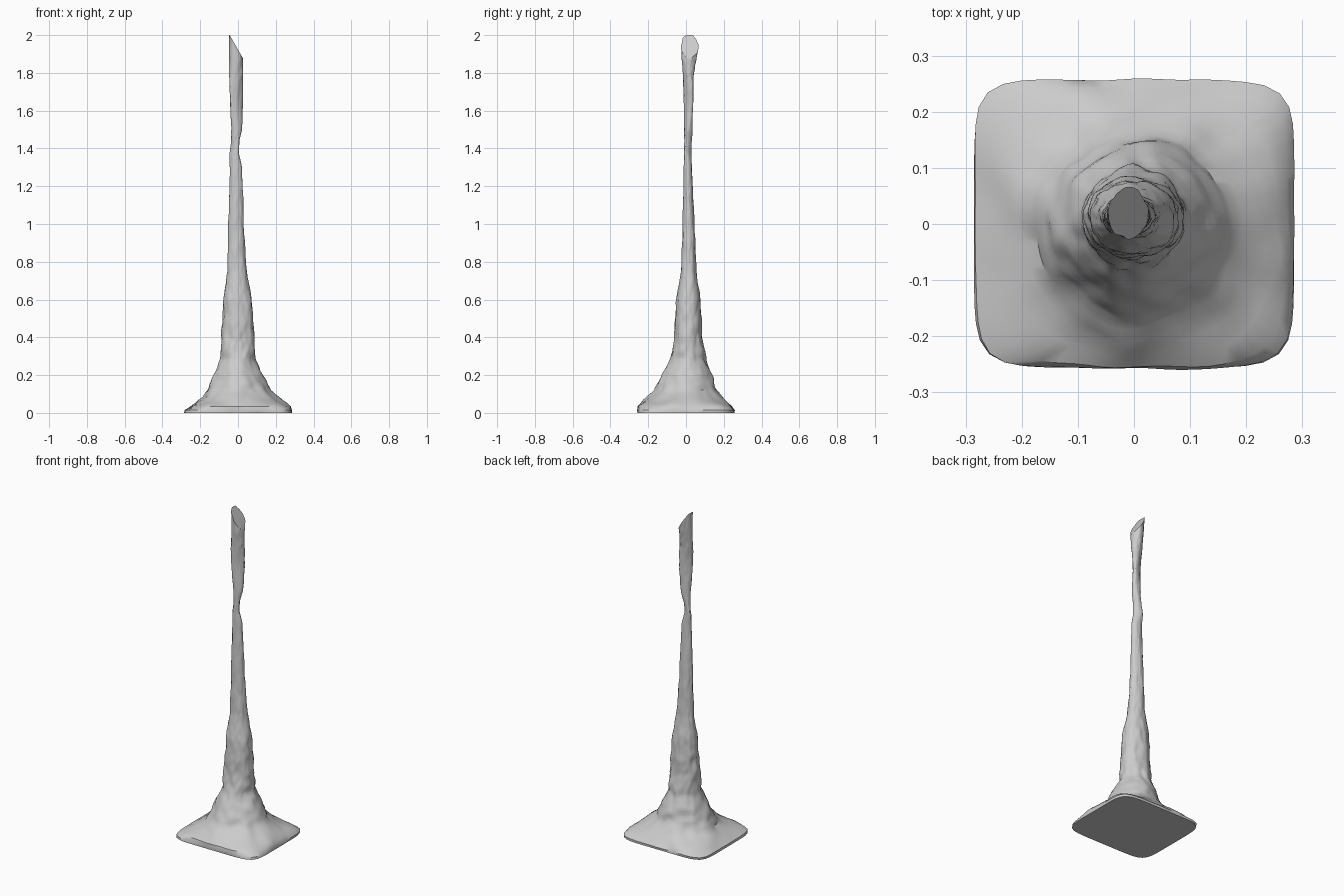
import bpy, bmesh, math
from mathutils import Vector, noise

if "Cube" in bpy.data.objects:
    bpy.data.objects.remove(bpy.data.objects["Cube"])

# Profile rows: z, left x, right x, front y, back y
ROWS = [
    (0.00, -.285, .285, -.256, .256),
    (0.014, -.285, .285, -.256, .256),
    (0.035, -.25, .272, -.252, .236),
    (0.085, -.18, .21, -.205, .195),
    (0.12, -.16, .168, -.165, .165),
    (0.28, -.093, .092, -.085, .105),
    (0.40, -.088, .085, -.062, .085),
    (0.60, -.078, .074, -.053, .076),
    (0.75, -.056, .045, -.026, .055),
    (1.00, -.050, .030, -.018, .044),
    (1.30, -.042, .021, -.012, .031),
    (1.37, -.045, .005, -.010, .030),
    (1.44, -.036, .007, -.009, .031),
    (1.50, -.036, .022, -.010, .034),
    (1.80, -.048, .027, -.016, .040),
    (2.00, -.046, .026, -.026, .064),
]
SEG = 72


def profile_at(z):
    for a, b in zip(ROWS, ROWS[1:]):
        if z <= b[0] + 1e-6:
            t = (z - a[0]) / (b[0] - a[0])
            return [p + (q - p) * t for p, q in zip(a[1:], b[1:])]


def bump(z, centre, width):
    return math.exp(-((z - centre) / width) ** 2)


def ring_point(z, ang):
    x0, x1, y0, y1 = profile_at(z)
    # square foot turning round, and diagonal flattening of neck and blade
    power = 2 + 5 * bump(max(z, 0.014), 0.014, 0.03)
    phi = 0.6 * bump(z, 1.66, 0.13) - 0.55 * bump(z, 1.39, 0.06)
    c, s = math.cos(ang), math.sin(ang + phi)
    k = (abs(math.cos(ang)) ** power + abs(math.sin(ang)) ** power) ** (-1 / power)
    # weathered surface: broad lumps plus ledges, fading at the foot
    d = Vector((math.cos(ang), math.sin(ang), 0))
    n = noise.noise(d * 1.8 + Vector((3, 1, z * 11)))
    n2 = noise.noise(d * 3.5 + Vector((7, 5, z * 26)))
    k *= 1 + min(1, z / 0.06) * (0.08 * n + 0.06 * n2)
    x = (x0 + x1) / 2 + (x1 - x0) / 2 * c * k
    y = (y0 + y1) / 2 + (y1 - y0) / 2 * s * k
    # slanted tip
    if z > 1.75:
        top = min(2.0, max(1.87, 2.0 - (x + 0.044) * 1.75))
        z = 1.75 + (z - 1.75) * (top - 1.75) / 0.25
    return x, y, z


# Ring heights: the profile rows plus even subdivisions
levels = []
for a, b in zip(ROWS, ROWS[1:]):
    steps = max(1, round((b[0] - a[0]) / 0.016))
    levels += [a[0] + (b[0] - a[0]) * i / steps for i in range(steps)]
levels.append(2.0)

# Loft the rock spire with flat foot and slanted cap
bm = bmesh.new()
rings = [[bm.verts.new(ring_point(z, 2 * math.pi * i / SEG)) for i in range(SEG)]
         for z in levels]
for lo, hi in zip(rings, rings[1:]):
    for i in range(SEG):
        j = (i + 1) % SEG
        bm.faces.new((lo[i], lo[j], hi[j], hi[i]))
bm.faces.new(rings[0][::-1])
bm.faces.new(rings[-1])
mesh = bpy.data.meshes.new("rock_spire")
bm.to_mesh(mesh)
bm.free()
spire = bpy.data.objects.new("rock_spire", mesh)
bpy.context.collection.objects.link(spire)
bpy.context.view_layer.objects.active = spire
spire.select_set(True)
bpy.ops.object.shade_smooth_by_angle(angle=math.radians(35))
